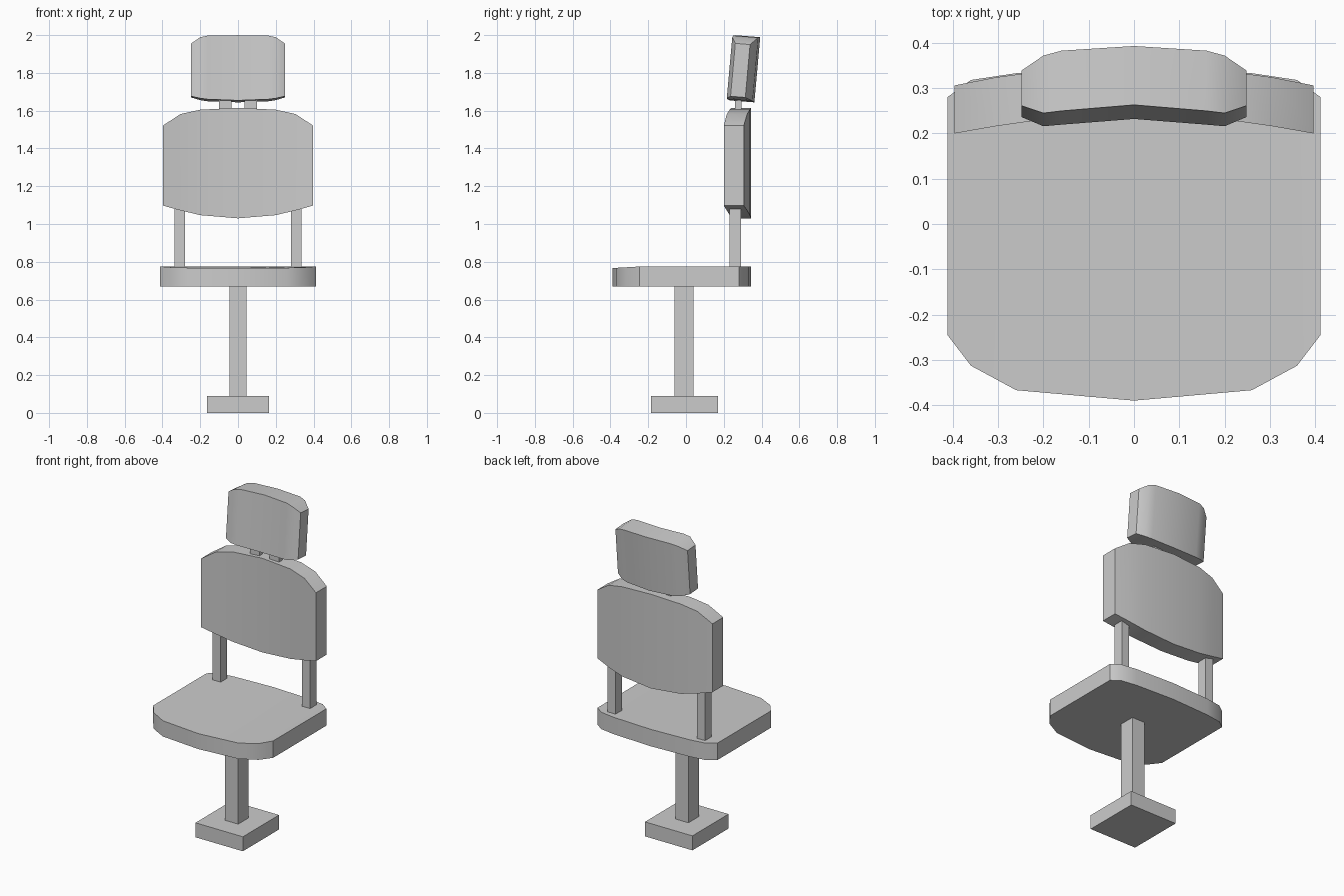
import bpy, bmesh, math

if "Cube" in bpy.data.objects:
    bpy.data.objects.remove(bpy.data.objects["Cube"])

def finish(name, bm):
    bmesh.ops.recalc_face_normals(bm, faces=bm.faces)
    me = bpy.data.meshes.new(name)
    bm.to_mesh(me)
    bm.free()
    ob = bpy.data.objects.new(name, me)
    bpy.context.collection.objects.link(ob)
    for p in me.polygons:
        p.use_smooth = True
    me.set_sharp_from_angle(angle=math.radians(30))
    return ob

def box(name, x, y, z):
    bm = bmesh.new()
    bmesh.ops.create_cube(bm, size=1)
    for v in bm.verts:
        v.co = [r[0] + (c + 0.5) * (r[1] - r[0]) for c, r in zip(v.co, (x, y, z))]
    return finish(name, bm)

def cushion(name, half):
    """Loft rings across x. Each entry: x, then (y, z) of front-bottom,
    back-bottom, back-top, front-top. Listed from centre out, then mirrored."""
    rows = [(-r[0], r[1:]) for r in reversed(half[1:])] + [(r[0], r[1:]) for r in half]
    bm = bmesh.new()
    rings = [[bm.verts.new((x, y, z)) for y, z in pts] for x, pts in rows]
    for a, b in zip(rings, rings[1:]):
        for i in range(4):
            j = (i + 1) % 4
            bm.faces.new((a[i], a[j], b[j], b[i]))
    bm.faces.new(rings[0])
    bm.faces.new(rings[-1])
    return finish(name, bm)

# Foot and column
box("base", (-.163, .163), (-.185, .17), (0, .09))
box("column", (-.045, .045), (-.062, .04), (.085, .68))

# Seat: x, front y, back y, front top z
seat = [(0, -.39, .345, .766), (.26, -.367, .333, .768),
        (.36, -.313, .318, .771), (.412, -.245, .28, .775)]
cushion("seat", [(x, (f, .67), (b, .67), (b, .775), (f, t)) for x, f, b, t in seat])

# Backrest: x, front y, back y, bottom z, top z
back = [(0, .24, .345, 1.03, 1.615), (.2, .231, .338, 1.047, 1.605),
        (.305, .216, .324, 1.072, 1.582), (.396, .2, .306, 1.097, 1.522)]
cushion("backrest", [(x, (f, lo), (b, lo), (b, hi), (f, hi)) for x, f, b, lo, hi in back])

# Headrest: x, front y, back y (at the top), bottom z, top z; leaned backwards
head = [(0, .263, .393, 1.655, 2.0), (.16, .25, .383, 1.66, 1.997),
        (.2, .246, .373, 1.665, 1.988), (.248, .265, .343, 1.677, 1.957)]

def lean(y, z):
    return y + (z - 2) * .09, z - (y - .255) * .08

cushion("headrest", [(x, lean(f, lo), lean(b, lo), lean(b, hi), lean(f, hi))
                     for x, f, b, lo, hi in head])

# Paired support posts
for side, s in (("left", -1), ("right", 1)):
    box(f"back_post_{side}", sorted((s * .28, s * .335)), (.23, .292), (.76, 1.12))
    box(f"headrest_post_{side}", sorted((s * .035, s * .1)), (.26, .293), (1.58, 1.68))
